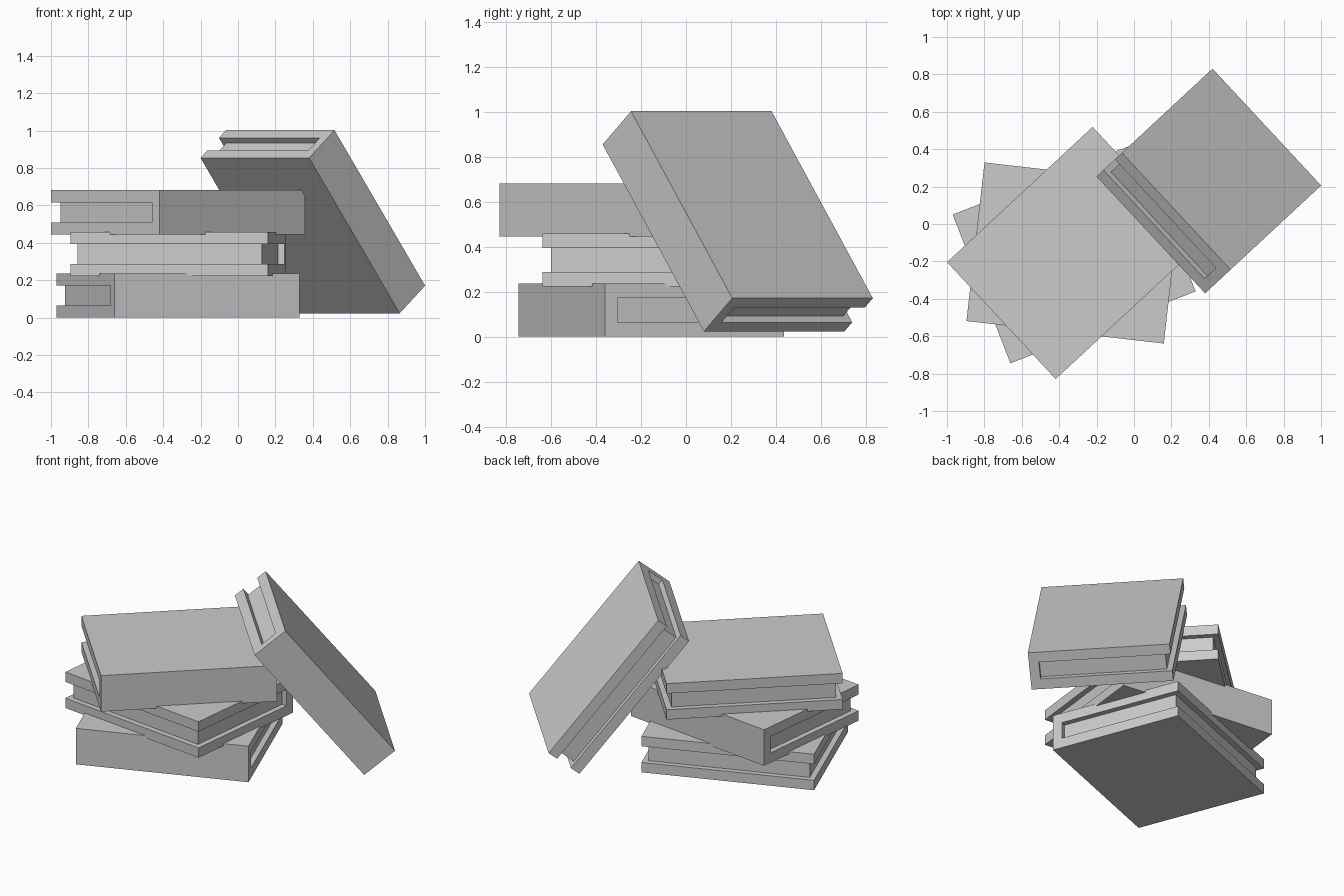
import bpy, bmesh
from math import radians
from mathutils import Matrix

if "Cube" in bpy.data.objects:
    bpy.data.objects.remove(bpy.data.objects["Cube"])

L, W, H = 1.062, 0.853, 0.237      # book length, width, thickness
BOARD, SPINE, INSET = 0.065, 0.06, 0.035


def prism(name, profile, length, matrix):
    """Extrude a (y, z) profile along x, centred on the origin."""
    bm = bmesh.new()
    face = bm.faces.new([bm.verts.new((-length / 2, y, z)) for y, z in profile])
    new = bmesh.ops.extrude_face_region(bm, geom=[face])["geom"]
    bmesh.ops.translate(bm, vec=(length, 0, 0),
                        verts=[v for v in new if isinstance(v, bmesh.types.BMVert)])
    bmesh.ops.recalc_face_normals(bm, faces=bm.faces)
    mesh = bpy.data.meshes.new(name)
    bm.to_mesh(mesh)
    bm.free()
    obj = bpy.data.objects.new(name, mesh)
    bpy.context.collection.objects.link(obj)
    obj.matrix_world = matrix
    return obj


def book(name, centre, turn, lean=0):
    m = (Matrix.Translation(centre) @ Matrix.Rotation(radians(turn), 4, 'Z')
         @ Matrix.Rotation(radians(lean), 4, 'Y'))
    y, z = W / 2, H / 2
    ys, zi = -y + SPINE, z - BOARD
    # C-shaped cover: two boards joined by the spine on local -y
    prism(name + "_cover", [(-y, -z), (y, -z), (y, -zi), (ys, -zi),
                            (ys, zi), (y, zi), (y, z), (-y, z)], L, m)
    # page block set back on the three open sides
    yp = y - INSET
    prism(name + "_pages", [(ys, -zi), (yp, -zi), (yp, zi), (ys, zi)],
          L - 2 * INSET, m)


# stack of three twisted books
for i, (name, turn) in enumerate((("bottom_book", 21.2),
                                  ("middle_book", 173.5),
                                  ("top_book", 42.9))):
    book(name, (-0.32, -0.155, H / 2 + 0.222 * i), turn)

# book leaning against the stack
book("leaning_book", (0.40, 0.23, 0.5125), 42.9, 51.5)
